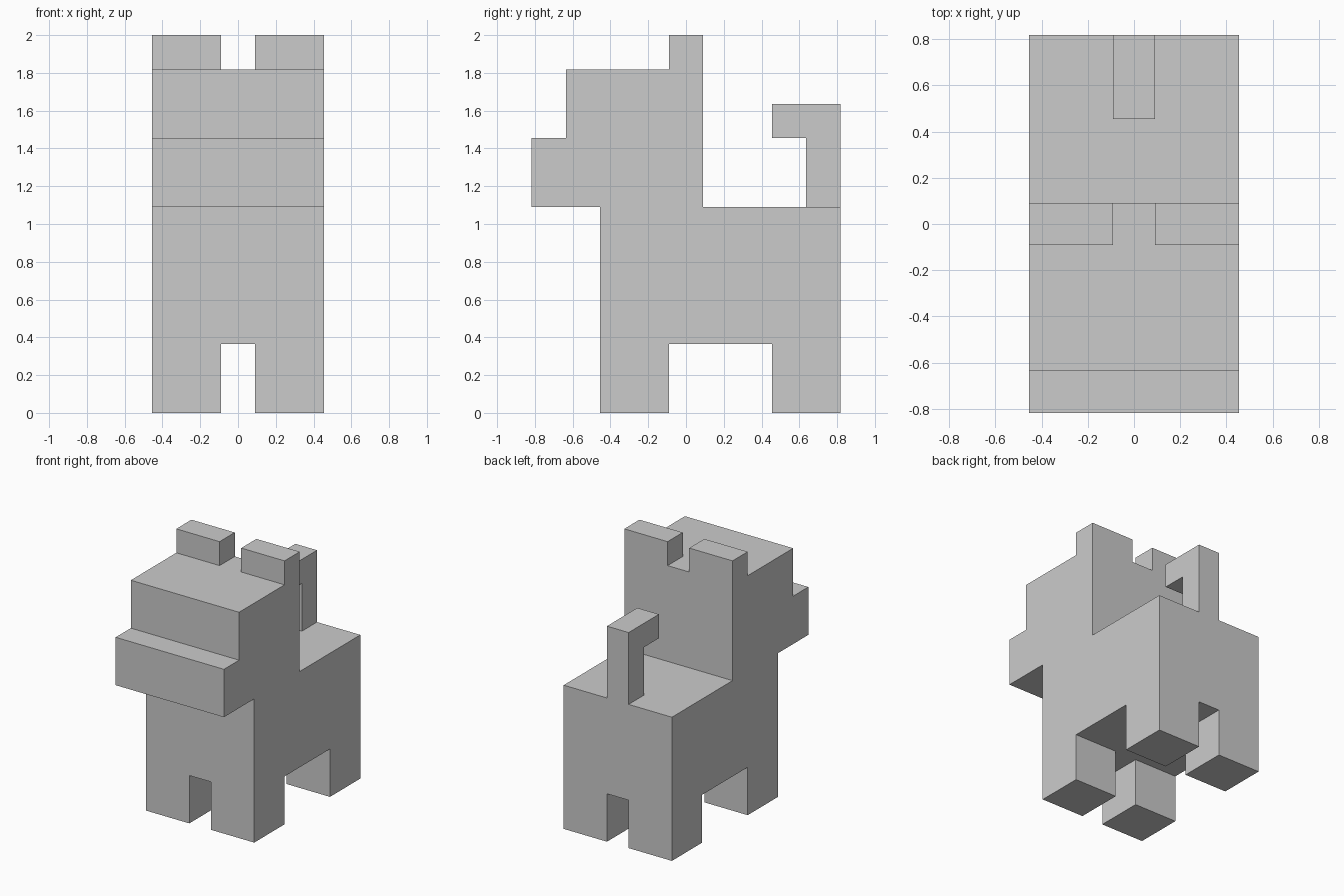
import bpy
import bmesh

if "Cube" in bpy.data.objects:
    bpy.data.objects.remove(bpy.data.objects["Cube"])

U = 2 / 11  # one block; the model is 11 blocks tall


def extrude_profile(name, profile, x0, x1, mirror=False):
    """Extrude a (y, z) side profile from x0 to x1, all in block units."""
    bm = bmesh.new()
    face = bm.faces.new([bm.verts.new((x0 * U, y * U, z * U)) for y, z in profile])
    new = bmesh.ops.extrude_face_region(bm, geom=[face])["geom"]
    verts = [v for v in new if isinstance(v, bmesh.types.BMVert)]
    bmesh.ops.translate(bm, verts=verts, vec=((x1 - x0) * U, 0, 0))
    bmesh.ops.recalc_face_normals(bm, faces=bm.faces)
    mesh = bpy.data.meshes.new(name)
    bm.to_mesh(mesh)
    bm.free()
    obj = bpy.data.objects.new(name, mesh)
    bpy.context.collection.objects.link(obj)
    if mirror:
        obj.modifiers.new("Mirror", 'MIRROR').use_axis[0] = True
    return obj


def rect(y0, y1, z0, z1):
    return [(y0, z0), (y1, z0), (y1, z1), (y0, z1)]


# Torso
extrude_profile("torso", rect(-2.5, 4.5, 2, 6), -2.5, 2.5)

# Head with stepped snout
extrude_profile("head", [(-4.5, 6), (0.5, 6), (0.5, 10), (-3.5, 10),
                         (-3.5, 8), (-4.5, 8)], -2.5, 2.5)

# Mirrored pairs of legs and ears
extrude_profile("front_legs", rect(-2.5, -0.5, 0, 2), 0.5, 2.5, mirror=True)
extrude_profile("back_legs", rect(2.5, 4.5, 0, 2), 0.5, 2.5, mirror=True)
extrude_profile("ears", rect(-0.5, 0.5, 10, 11), 0.5, 2.5, mirror=True)

# Upright tail hooked forwards at the tip
extrude_profile("tail", [(3.5, 6), (4.5, 6), (4.5, 9), (2.5, 9),
                         (2.5, 8), (3.5, 8)], -0.5, 0.5)
